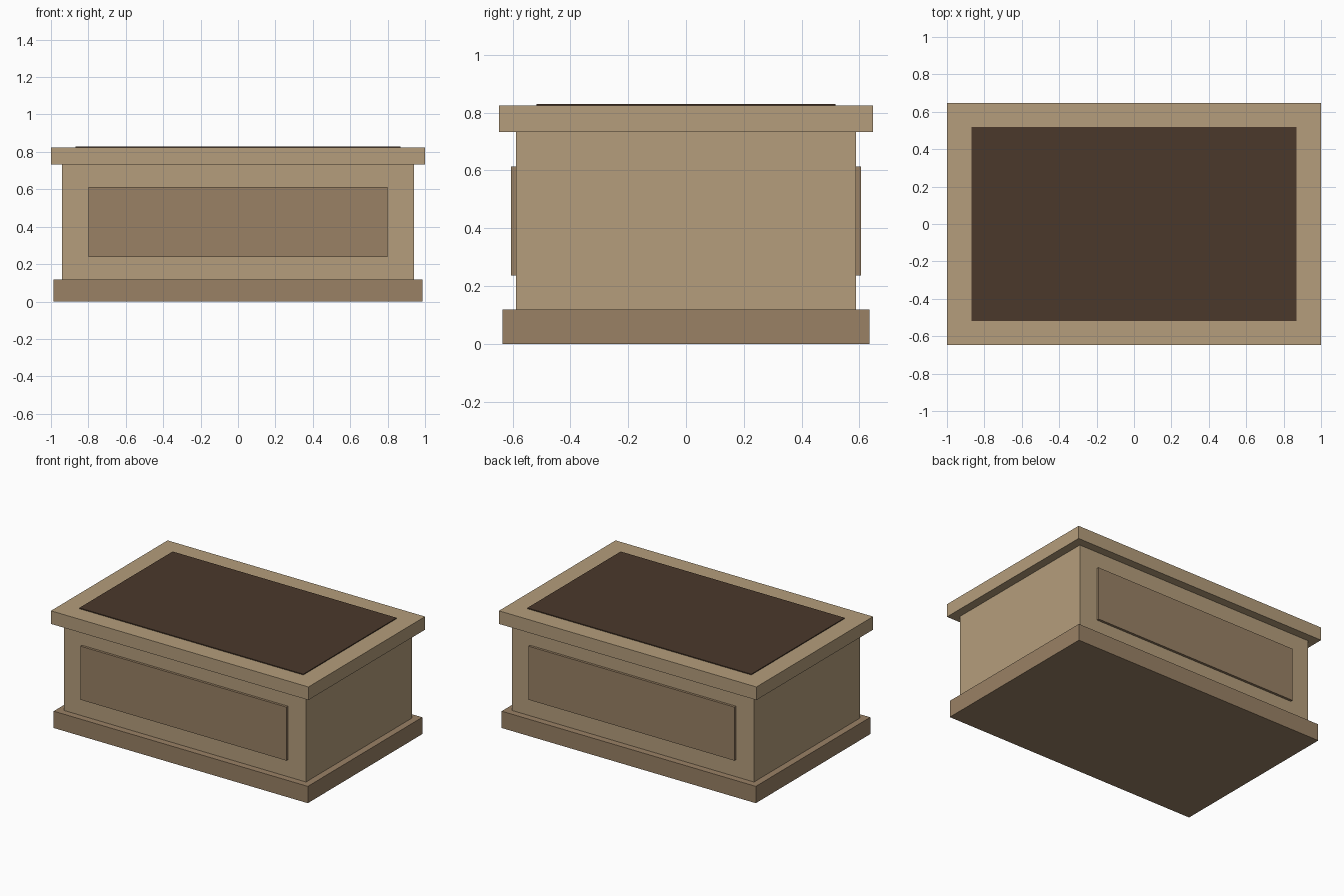
import bpy

cube = bpy.data.objects.get("Cube")
if cube:
    bpy.data.objects.remove(cube, do_unlink=True)


def material(name, rgb):
    mat = bpy.data.materials.new(name)
    mat.use_nodes = True
    color = (*rgb, 1)
    mat.diffuse_color = color
    bsdf = mat.node_tree.nodes["Principled BSDF"]
    bsdf.inputs["Base Color"].default_value = color
    bsdf.inputs["Roughness"].default_value = 0.8
    return mat


def box(name, half_x, y_range, z_range, mat):
    """Box centred on x = 0, spanning the given y and z ranges."""
    (y0, y1), (z0, z1) = y_range, z_range
    bpy.ops.mesh.primitive_cube_add(size=1, location=(0, (y0 + y1) / 2, (z0 + z1) / 2))
    obj = bpy.context.object
    obj.name = name
    obj.scale = (2 * half_x, y1 - y0, z1 - z0)
    bpy.ops.object.transform_apply(location=False, rotation=False, scale=True)
    obj.data.materials.append(mat)
    return obj


light_stone = material("light_stone", (0.46, 0.34, 0.20))
shaded_stone = material("shaded_stone", (0.32, 0.22, 0.13))
dark_inlay = material("dark_inlay", (0.07, 0.04, 0.024))

# Stacked main blocks
box("plinth", 0.987, (-0.635, 0.635), (0, 0.118), shaded_stone)
box("body", 0.94, (-0.588, 0.588), (0.118, 0.732), light_stone)
box("top_slab", 1.0, (-0.647, 0.647), (0.732, 0.824), light_stone)

# Thin dark sheet on the top
box("top_inlay", 0.87, (-0.518, 0.518), (0.822, 0.83), dark_inlay)

# Raised panels on the two long sides
box("front_panel", 0.80, (-0.605, -0.58), (0.237, 0.613), shaded_stone)
box("back_panel", 0.80, (0.58, 0.605), (0.237, 0.613), shaded_stone)
